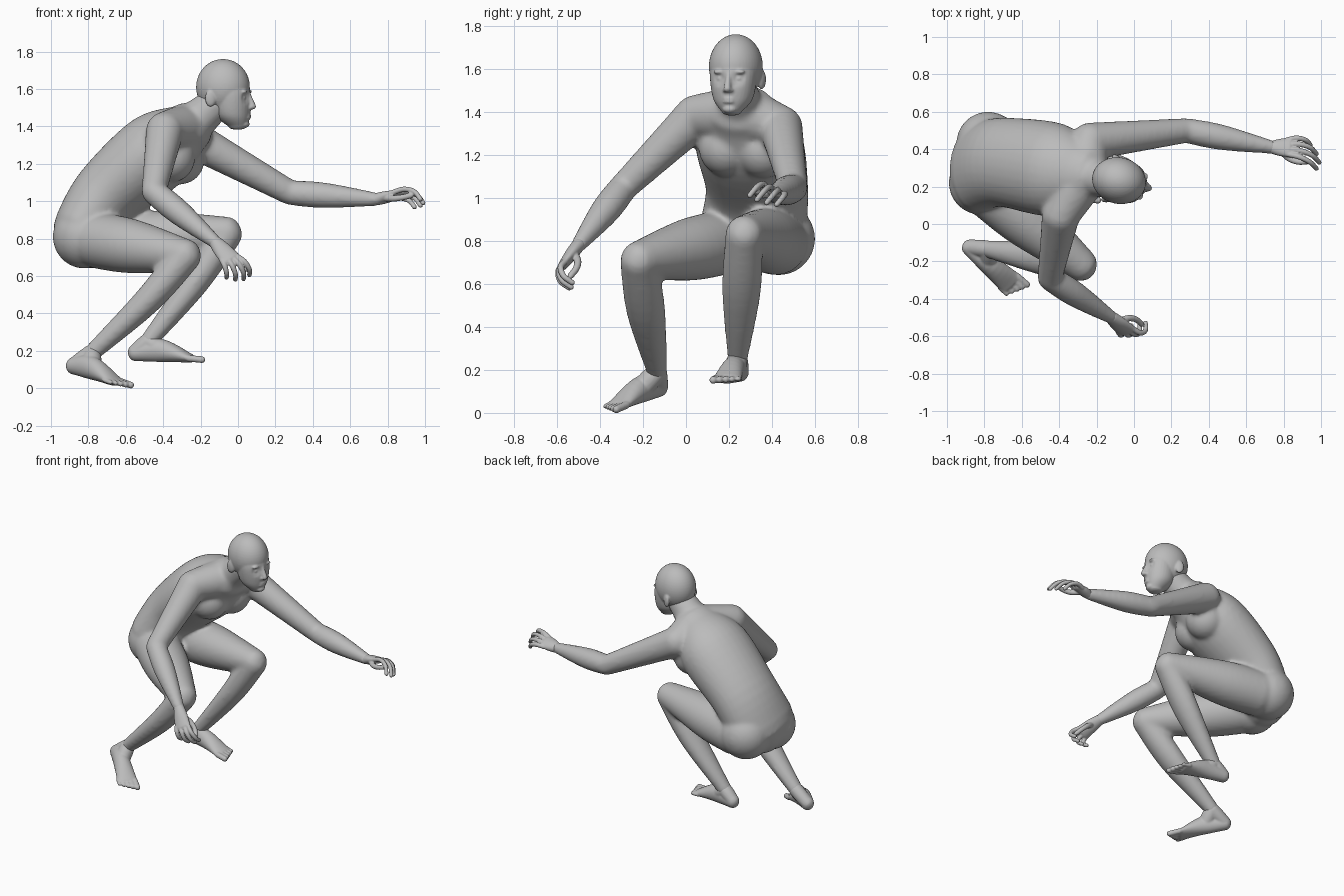
import bpy, bmesh, math
from mathutils import Vector, Matrix

cube = bpy.data.objects.get("Cube")
if cube:
    bpy.data.objects.remove(cube, do_unlink=True)

grey = (0.5, 0.5, 0.5, 1)
skin = bpy.data.materials.new("grey clay")
skin.use_nodes = True
skin.diffuse_color = grey
skin.node_tree.nodes["Principled BSDF"].inputs["Base Color"].default_value = grey
UP = Vector((0, 0, 1))


def spline(keys, t):
    """Smooth value at t along a list of equal-length vectors."""
    i = min(int(t), len(keys) - 2)
    u = t - i
    before, start, end, after = (keys[min(max(i + k, 0), len(keys) - 1)] for k in (-1, 0, 1, 2))
    values = []
    for p, q, r, s in zip(before, start, end, after):
        slope_in, slope_out = (r - p) / 2, (s - q) / 2
        ease = u * u * (3 - 2 * u)
        values.append(q + (r - q) * ease + slope_in * u * (1 - u) ** 2 - slope_out * u * u * (1 - u))
    return values


def tube(bm, sections, side=(0, 1, 0), axis=None, segments=32, steps=6):
    """Loft ellipses with domed ends; a section is a point, half width and half depth."""
    keys = [(*point, width, depth) for point, width, depth in sections]
    count = (len(keys) - 1) * steps
    rows = [spline(keys, k / steps) for k in range(count + 1)]
    points = [Vector(row[:3]) for row in rows]
    rings = []

    def add_ring(center, u, v):
        angles = [math.tau * j / segments for j in range(segments)]
        rings.append([bm.verts.new(center + u * math.cos(a) + v * math.sin(a)) for a in angles])

    for k, (center, row) in enumerate(zip(points, rows)):
        tangent = axis or points[min(k + 1, count)] - points[max(k - 1, 0)]
        tangent = tangent.normalized()
        u = Vector(side)
        u = (u - tangent * u.dot(tangent)).normalized()
        v = tangent.cross(u) * row[-1]
        u = u * row[-2]
        dome = [math.radians(angle) for angle in (75, 50, 25)]
        reach = tangent * min(row[-2:]) * (0.4 if axis else 0.9)
        if k == 0:
            for a in dome:
                add_ring(center - reach * math.sin(a), u * math.cos(a), v * math.cos(a))
        add_ring(center, u, v)
        if k == count:
            for a in reversed(dome):
                add_ring(center + reach * math.sin(a), u * math.cos(a), v * math.cos(a))
    for low, high in zip(rings, rings[1:]):
        for j in range(segments):
            bm.faces.new((low[j - 1], low[j], high[j], high[j - 1]))
    bm.faces.new(rings[0][::-1])
    bm.faces.new(rings[-1])


def limb(bm, start, end, first, middle, last, bow=0, flat=1):
    """Tapered limb segment whose middle may sag by bow and be flattened."""
    start, end = Vector(start), Vector(end)
    belly = start.lerp(end, 0.4) - UP * bow
    tube(bm, [(start, first, first), (belly, middle, middle * flat), (end, last, last)])


def ball(bm, center, radii, turn=0):
    place = Matrix.Translation(center) @ Matrix.Rotation(turn, 4, "Z")
    bmesh.ops.create_uvsphere(bm, u_segments=48, v_segments=24, radius=1,
                              matrix=place @ Matrix.Diagonal((*radii, 1)))


def finish(bm, name, voxel, smoothing):
    """Fuse the overlapping forms into one smooth skin."""
    bmesh.ops.recalc_face_normals(bm, faces=bm.faces[:])
    mesh = bpy.data.meshes.new(name)
    bm.to_mesh(mesh)
    bm.free()
    mesh.materials.append(skin)
    mesh.shade_smooth()
    part = bpy.data.objects.new(name, mesh)
    bpy.context.collection.objects.link(part)
    fuse = part.modifiers.new("fuse", "REMESH")
    fuse.mode = "VOXEL"
    fuse.voxel_size = voxel
    fuse.use_smooth_shade = True
    soften = part.modifiers.new("soften", "SMOOTH")
    soften.factor = 0.5
    soften.iterations = smoothing


# Torso and neck
body = bmesh.new()
pelvis, waist = (-.82, .31, .84), (-.69, .33, 1.04)
chest, collar = (-.43, .29, 1.27), (-.27, .26, 1.39)
tube(body, [(pelvis, .25, .17), (waist, .24, .19), (chest, .25, .21), (collar, .17, .14)],
     side=(.25, 1, 0))
limb(body, collar, (-.11, .23, 1.53), .13, .105, .09)

# Buttocks and chest muscles
for center, radius in (((-.82, .22, .81), .17), ((-.78, .43, .81), .17), ((-.82, .32, .81), .16),
                       ((-.36, .19, 1.23), .13), ((-.31, .36, 1.22), .13)):
    ball(body, center, [radius] * 3)

# Arms
lowered_wrist, reaching_wrist = Vector((-.12, -.5, .78)), Vector((.74, .41, 1.01))
for shoulder, elbow, wrist in (((-.39, .05, 1.38), (-.45, -.29, 1.05), lowered_wrist),
                               ((-.24, .44, 1.33), (.28, .5, 1.045), reaching_wrist)):
    limb(body, collar, shoulder, .13, .12, .1)
    limb(body, shoulder, elbow, .102, .087, .066)
    limb(body, elbow, wrist, .066, .068, .036)

# Legs
outer_ankle, forward_ankle = Vector((-.78, -.135, .19)), Vector((-.48, .24, .25))
for hip, knee, ankle in (((-.75, .16, .79), (-.28, -.22, .71), outer_ankle),
                         ((-.7, .42, .79), (-.06, .27, .83), forward_ankle)):
    limb(body, hip, knee, .15, .144, .088)
    limb(body, knee, ankle, .086, .09, .046, bow=.03, flat=.83)
finish(body, "body", .013, 7)


# Feet, each with an ankle and five toes
def foot(name, ankle, heel, front, mirror):
    bm = bmesh.new()
    heel, front = Vector(heel), Vector(front)
    forward = (front - heel).normalized()
    side = UP.cross(forward).normalized() * mirror
    arch = heel.lerp(front, .45) + UP * .026
    tube(bm, [(heel, .043, .046), (arch, .054, .062), (front, .066, .024)], side)
    limb(bm, ankle, heel, .046, .046, .042)
    limb(bm, ankle, arch, .046, .05, .05)
    for i in range(5):
        radius = .018 - .0015 * i
        root = front + side * (.05 - .027 * i) - forward * .006 * i
        tip = root + forward * (.076 - .007 * i)
        tube(bm, [(root, radius, radius), (tip, radius, radius)], side)
    finish(bm, name, .006, 3)


foot("outer_foot", outer_ankle, (-.88, -.125, .12), (-.66, -.315, .037), 1)
foot("forward_foot", forward_ankle, (-.55, .25, .19), (-.255, .19, .16), -1)


# Hands, each a palm with curled fingers and a thumb
def finger(bm, root, start, end, length, radius, side):
    """Three joints turning from the start direction to the end direction."""
    sections = [(root, radius, radius)]
    for turn in (0, .5, 1):
        root = root + start.lerp(end, turn).normalized() * length
        sections.append((root, radius, radius))
        radius *= .93
    tube(bm, sections, side)


def hand(name, wrist, knuckles, across, curl, length):
    bm = bmesh.new()
    knuckles, across, curl = (Vector(v) for v in (knuckles, across, curl))
    forward = (knuckles - wrist).normalized()
    palm = wrist.lerp(knuckles, .45)
    tube(bm, [(wrist, .036, .032), (palm, .048, .03), (knuckles, .054, .022)], across)
    for i, scale in enumerate((.92, 1, .92, .75)):
        root = knuckles + across * (.042 - .028 * i) - forward * .01
        fan = forward + across * (.25 - .16 * i)
        finger(bm, root, fan.normalized(), curl, length * scale, .0145, across)
    thumb = (forward + across * .9 + curl).normalized()
    finger(bm, palm + across * .02 + curl * .02, thumb, forward, .05, .017, across)
    finish(bm, name, .005, 2)


hand("lowered_hand", lowered_wrist, (-.04, -.57, .69), (1, .1, .2), (0, .8, -.6), .056)
hand("reaching_hand", reaching_wrist, (.83, .41, 1.03), (.1, -.9, .4), (.5, -.5, -.6), .07)

# Head: cranium and tapering face
head = bmesh.new()
ball(head, (-.08, 0, 1.61), (.145, .124, .15))
tube(head, [((0, 0, 1.4), .046, .05), ((-.025, 0, 1.46), .092, .092),
            ((-.035, 0, 1.57), .11, .107), ((-.065, 0, 1.66), .1, .11)], axis=UP)

# Eye sockets
for v in head.verts:
    for s in (-1, 1):
        gap = (v.co - Vector((.06, s * .043, 1.555))).length
        v.co.x -= .02 * math.exp(-(gap / .025) ** 2)

# Nose, lips and chin
limb(head, (.06, 0, 1.575), (.084, 0, 1.506), .012, .013, .018)
for lip in (1.447, 1.461):
    ball(head, (.06, 0, lip), (.013, .028, .009))
ball(head, (.04, 0, 1.412), (.025, .033, .02))

# Nostrils, eyes, brows and ears
for s in (-1, 1):
    ball(head, (.07, s * .014, 1.5), (.015, .012, .011))
    ball(head, (.036, s * .042, 1.553), (.02, .02, .016))
    ball(head, (.044, s * .042, 1.585), (.02, .034, .012), -s * .3)
    ball(head, (-.12, s * .114, 1.55), (.03, .015, .046), -s * .3)

# Turn the face aside and set the head over the neck
pivot = Matrix.Translation((-.085, .233, 0)) @ Matrix.Rotation(math.radians(-14), 4, "Z")
head.transform(pivot @ Matrix.Translation((.085, 0, 0)))
finish(head, "head", .006, 3)
